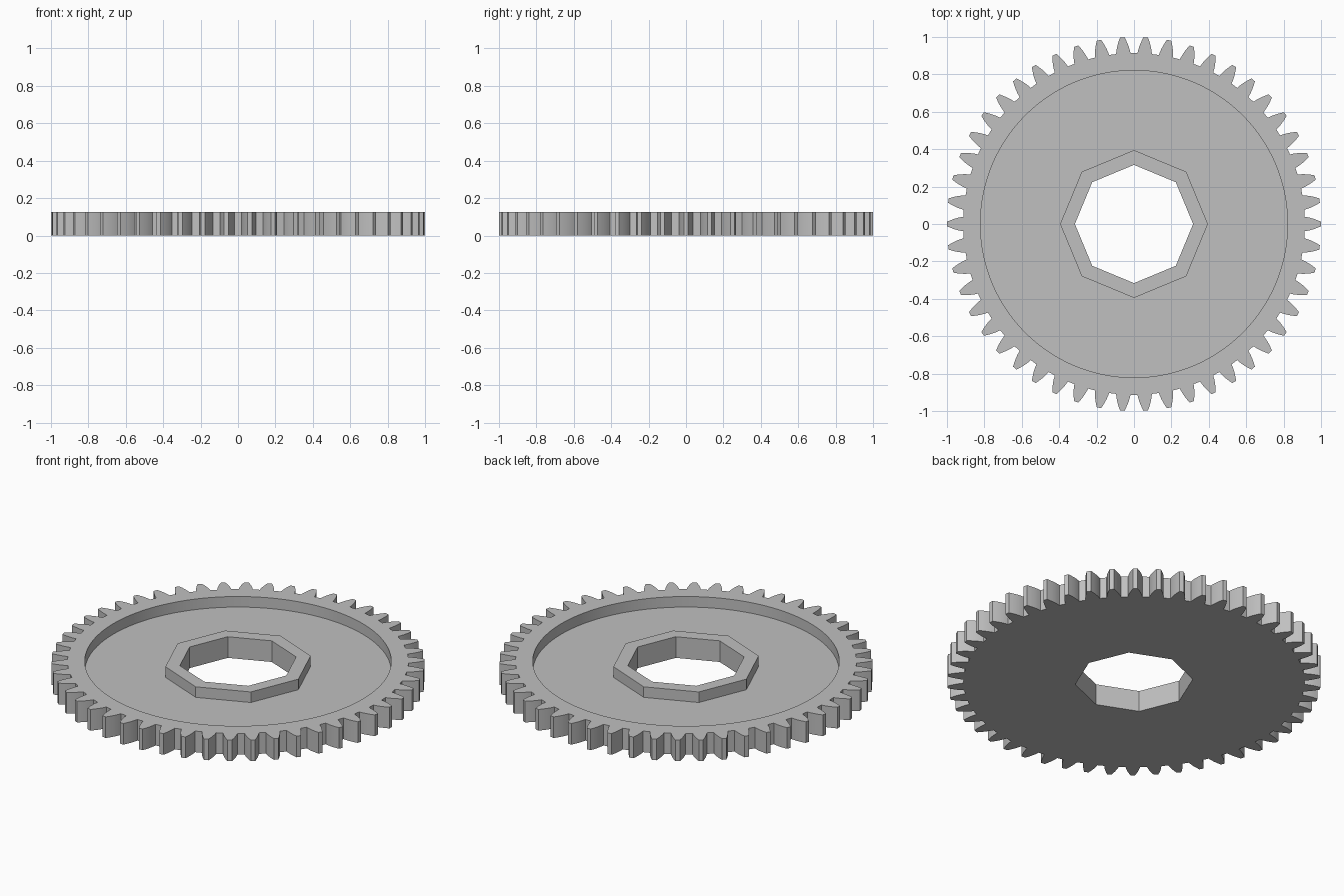
import bpy, bmesh
from math import acos, cos, sin, tan, pi, radians

cube = bpy.data.objects.get("Cube")
if cube:
    bpy.data.objects.remove(cube, do_unlink=True)

TEETH = 50
THICK = 0.125
FLOOR = THICK / 2
TIP_R = 1.0
MODULE = 2 * TIP_R / (TEETH + 2)
PITCH_R = MODULE * TEETH / 2
ROOT_R = TIP_R - 2.25 * MODULE
BASE_R = PITCH_R * cos(radians(20))

grey = bpy.data.materials.new("plain grey")
grey.use_nodes = True
grey.diffuse_color = (0.53, 0.53, 0.53, 1)
grey.node_tree.nodes["Principled BSDF"].inputs["Base Color"].default_value = grey.diffuse_color


def prism(name, outline, z0, z1):
    """Upright solid from a closed outline."""
    bm = bmesh.new()
    face = bm.faces.new([bm.verts.new((x, y, z0)) for x, y in outline])
    new = bmesh.ops.extrude_face_region(bm, geom=[face])["geom"]
    for v in new:
        if isinstance(v, bmesh.types.BMVert):
            v.co.z = z1
    bmesh.ops.recalc_face_normals(bm, faces=bm.faces)
    mesh = bpy.data.meshes.new(name)
    bm.to_mesh(mesh)
    bm.free()
    mesh.materials.append(grey)
    obj = bpy.data.objects.new(name, mesh)
    bpy.context.collection.objects.link(obj)
    return obj


def polygon(radius, sides):
    return [(radius * cos(2 * pi * i / sides), radius * sin(2 * pi * i / sides))
            for i in range(sides)]


def involute(angle):
    return tan(angle) - angle


def half_angle(r):
    """Half the angular width of a tooth at radius r, less a little backlash."""
    return pi / (2 * TEETH) + involute(radians(20)) - involute(acos(BASE_R / r)) - 0.003


def gear_outline(steps=5):
    radii = [ROOT_R + (TIP_R - ROOT_R) * i / steps for i in range(steps + 1)]
    flank = [(r, -half_angle(r)) for r in radii]
    tooth = flank + [(r, -a) for r, a in reversed(flank)]
    return [(r * cos(a + 2 * pi * t / TEETH), r * sin(a + 2 * pi * t / TEETH))
            for t in range(TEETH) for r, a in tooth]


def combine(target, other, operation):
    mod = target.modifiers.new(operation.lower(), 'BOOLEAN')
    mod.operation = operation
    mod.solver = 'EXACT'
    mod.object = other
    bpy.context.view_layer.objects.active = target
    bpy.ops.object.modifier_apply(modifier=mod.name)
    bpy.data.objects.remove(other, do_unlink=True)


# Toothed wheel with a round recess, an octagonal hub and an octagonal bore
gear = prism("gear_wheel", gear_outline(), 0, THICK)
combine(gear, prism("recess_cutter", polygon(0.821, 128), FLOOR, THICK * 2), 'DIFFERENCE')
combine(gear, prism("hub", polygon(0.395, 8), FLOOR / 2, THICK), 'UNION')
combine(gear, prism("bore_cutter", polygon(0.316, 8), -THICK, THICK * 2), 'DIFFERENCE')

# Smooth recess wall and tooth flanks, crisp edges elsewhere
bpy.ops.object.select_all(action='DESELECT')
gear.select_set(True)
bpy.context.view_layer.objects.active = gear
bpy.ops.object.shade_smooth_by_angle(angle=radians(20))
